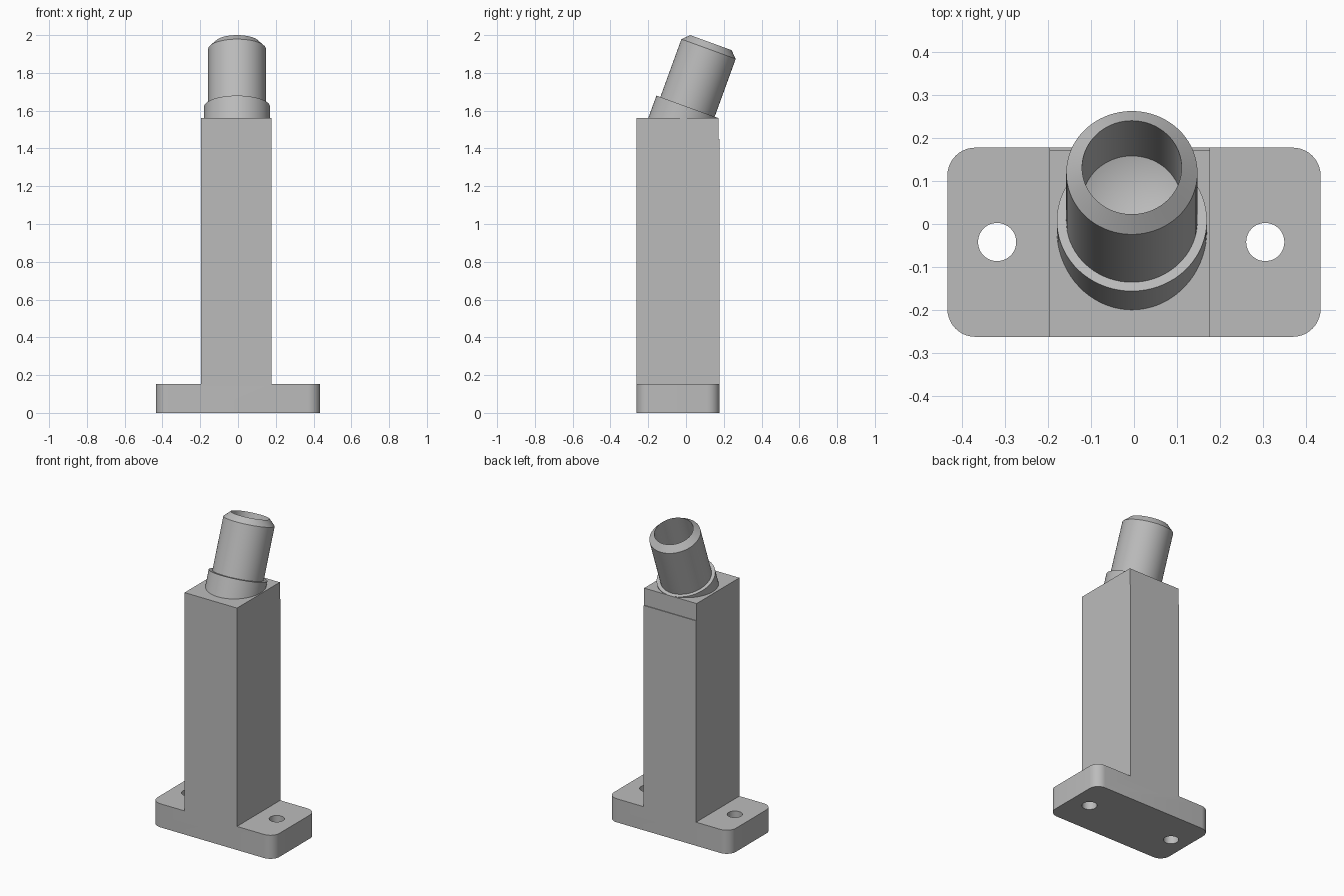
import bpy, bmesh, math
from mathutils import Matrix

cube = bpy.data.objects.get("Cube")
if cube:
    bpy.data.objects.remove(cube, do_unlink=True)

grey = bpy.data.materials.new("plain grey")
grey.use_nodes = True
colour = (0.5, 0.5, 0.5, 1)
grey.diffuse_color = colour
grey.node_tree.nodes["Principled BSDF"].inputs["Base Color"].default_value = colour


def make_object(name, bm):
    bmesh.ops.recalc_face_normals(bm, faces=bm.faces)
    mesh = bpy.data.meshes.new(name)
    bm.to_mesh(mesh)
    bm.free()
    mesh.materials.append(grey)
    obj = bpy.data.objects.new(name, mesh)
    bpy.context.collection.objects.link(obj)
    return obj


def activate(obj):
    bpy.ops.object.select_all(action='DESELECT')
    obj.select_set(True)
    bpy.context.view_layer.objects.active = obj


def cut(obj, bm):
    """Subtract the shape from the object, then discard the cutter."""
    cutter = make_object("cutter", bm)
    cutter.hide_render = True
    activate(obj)
    mod = obj.modifiers.new("cut", 'BOOLEAN')
    mod.operation, mod.solver, mod.object = 'DIFFERENCE', 'EXACT', cutter
    bpy.ops.object.modifier_apply(modifier=mod.name)
    bpy.data.objects.remove(cutter, do_unlink=True)


def smooth(obj):
    activate(obj)
    bpy.ops.object.shade_smooth_by_angle(angle=math.radians(20))


# Base flange and square post: one upside-down T profile, extruded front to back
half, base_top, post_top = 0.435, 0.152, 1.56
left, right, front, back = 0.177, -0.197, -0.263, 0.178
profile = [(-half, 0), (half, 0), (half, base_top), (left, base_top),
           (left, post_top), (right, post_top), (right, base_top), (-half, base_top)]
bm = bmesh.new()
face = bm.faces.new([bm.verts.new((x, front, z)) for x, z in profile])
extruded = bmesh.ops.extrude_face_region(bm, geom=[face])["geom"]
bmesh.ops.translate(bm, vec=(0, back - front, 0),
                    verts=[v for v in extruded if isinstance(v, bmesh.types.BMVert)])
# Rounded flange corners
corners = [e for e in bm.edges if all(abs(v.co.x) > half - 0.01 for v in e.verts)
           and abs(e.verts[0].co.z - e.verts[1].co.z) > 0.1]
bmesh.ops.bevel(bm, geom=corners, offset=0.065, segments=10, profile=0.5, affect='EDGES')
body = make_object("flange_and_post", bm)

# Bolt holes
for x in (-0.319, 0.306):
    hole = bmesh.new()
    bmesh.ops.create_cone(hole, cap_ends=True, segments=48, radius1=0.0445, radius2=0.0445,
                          depth=0.5, matrix=Matrix.Translation((x, -0.042, 0.1)))
    cut(body, hole)

# Shallow step across the top of the back face
step = bmesh.new()
bmesh.ops.create_cube(step, size=1, matrix=Matrix.Translation((0, 0.173 + 0.1, 1.45 + 0.2))
                      @ Matrix.Diagonal((1, 0.2, 0.4, 1)))
cut(body, step)
smooth(body)

# Tilted spout: collar, tube, chamfered lip and drilled bore with a conical end
outer, collar, bore, lip = 0.153, 0.175, 0.116, 0.362
section = [(0, -0.2), (collar, -0.2), (collar, 0), (outer, 0), (outer, lip - 0.036),
           (bore, lip), (bore, lip - 0.24), (0, lip - 0.31)]
bm = bmesh.new()
points = [bm.verts.new((r, 0, z)) for r, z in section]
edges = [bm.edges.new(pair) for pair in zip(points, points[1:])]
bmesh.ops.spin(bm, geom=points + edges, cent=(0, 0, 0), axis=(0, 0, 1),
               angle=math.tau, steps=72, use_merge=False)
bmesh.ops.remove_doubles(bm, verts=bm.verts, dist=0.0001)
spout = make_object("spout", bm)
spout.location = (-0.005, 0.008, 1.62)
spout.rotation_euler.x = math.radians(-20)
smooth(spout)
